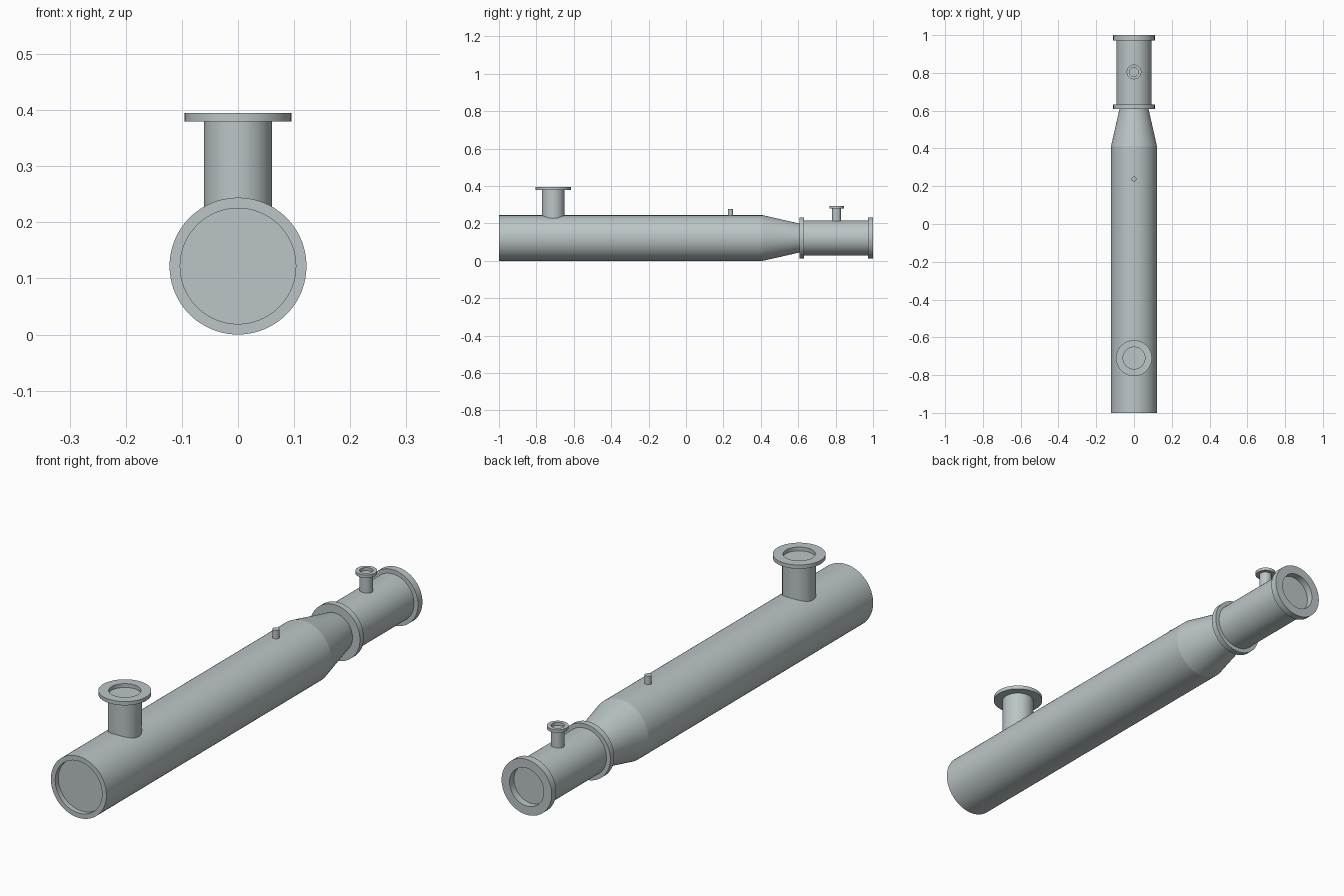
import bpy, bmesh, math
from mathutils import Matrix

if "Cube" in bpy.data.objects:
    bpy.data.objects.remove(bpy.data.objects["Cube"])

steel = bpy.data.materials.new("grey_steel")
steel.use_nodes = True
colour = (0.50, 0.56, 0.57, 1)
steel.diffuse_color = colour
steel.node_tree.nodes["Principled BSDF"].inputs["Base Color"].default_value = colour

R = 0.122  # vessel radius, also the height of its axis
ALONG_Y = Matrix.Translation((0, 0, R)) @ Matrix.Rotation(-math.pi / 2, 4, 'X')


def upright(y):
    return Matrix.Translation((0, y, 0))


def lathe(name, profile, matrix, segments=96):
    """Revolve (radius, height) points about the local z axis."""
    bm = bmesh.new()
    verts = [bm.verts.new((r, 0, h)) for r, h in profile]
    edges = [bm.edges.new(pair) for pair in zip(verts, verts[1:])]
    bmesh.ops.spin(bm, geom=verts + edges, axis=(0, 0, 1), cent=(0, 0, 0),
                   angle=2 * math.pi, steps=segments, use_duplicate=False)
    bmesh.ops.remove_doubles(bm, verts=bm.verts, dist=1e-5)
    bmesh.ops.recalc_face_normals(bm, faces=bm.faces)
    bm.transform(matrix)
    mesh = bpy.data.meshes.new(name)
    bm.to_mesh(mesh)
    bm.free()
    mesh.materials.append(steel)
    obj = bpy.data.objects.new(name, mesh)
    bpy.context.collection.objects.link(obj)
    bpy.ops.object.select_all(action='DESELECT')
    obj.select_set(True)
    bpy.context.view_layer.objects.active = obj
    bpy.ops.object.shade_smooth_by_angle(angle=math.radians(30))
    return obj


def cylinder(name, radius, low, high, matrix):
    lathe(name, [(0, low), (radius, low), (radius, high), (0, high)], matrix)


def ring(name, inner, outer, low, high, matrix):
    lathe(name, [(inner, low), (outer, low), (outer, high), (inner, high), (inner, low)], matrix)


# Main shell with a recessed front end
lathe("main_shell", [(0, -0.98), (0.103, -0.98), (0.103, -1), (R, -1), (R, 0.41), (0, 0.41)], ALONG_Y)

# Tapered reducer and rear barrel with its two flanges
lathe("reducer", [(0, 0.41), (R, 0.41), (0.076, 0.613), (0, 0.613)], ALONG_Y)
cylinder("rear_barrel", 0.093, 0.615, 0.972, ALONG_Y)
ring("middle_flange", 0.075, 0.11, 0.608, 0.632, ALONG_Y)
ring("rear_flange", 0.075, 0.11, 0.972, 1, ALONG_Y)

# Upright nozzles with open flanges
for name, y, neck, bore, rim, base, under, top in (
        ("large_nozzle", -0.71, 0.061, 0.058, 0.095, 0.15, 0.38, 0.395),
        ("small_nozzle", 0.805, 0.024, 0.024, 0.039, 0.18, 0.281, 0.293)):
    cylinder(name + "_neck", neck, base, under, upright(y))
    ring(name + "_flange", bore, rim, under, top, upright(y))

# Small plain stub
cylinder("stub", 0.013, 0.2, 0.277, upright(0.238))
